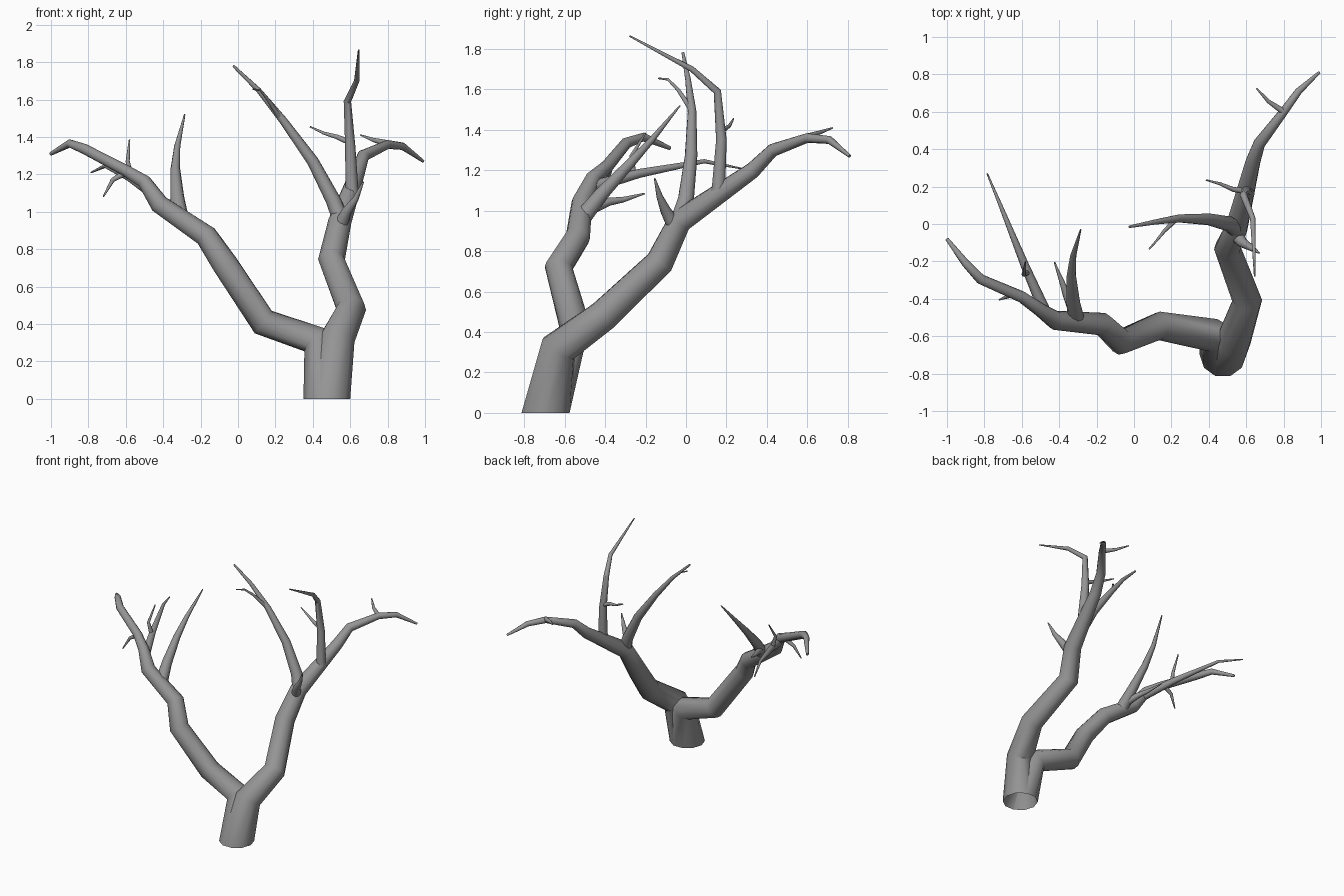
import bpy
import bmesh
import math
from mathutils import Vector

SIDES = 10

default_cube = bpy.data.objects.get("Cube")
if default_cube:
    bpy.data.objects.remove(default_cube, do_unlink=True)

# One plain grey bark colour
bark = bpy.data.materials.new("grey bark")
bark.use_nodes = True
bark_colour = (.3, .3, .3, 1)
bark.diffuse_color = bark_colour
bark.node_tree.nodes["Principled BSDF"].inputs["Base Color"].default_value = bark_colour


def tapered_radii(points, start, end):
    """Radii that shrink evenly along the length of a path."""
    lengths = [0]
    for a, b in zip(points, points[1:]):
        lengths.append(lengths[-1] + (b - a).length)
    return [start + (end - start) * d / lengths[-1] for d in lengths]


def tube(name, path, radii=None, start=.03, end=.004, grounded=False):
    """Sweep a round section along a bent path; the tip is capped, the root open."""
    points = [Vector(p) for p in path]
    radii = radii or tapered_radii(points, start, end)
    bm = bmesh.new()
    rings = []
    side = Vector((1, 0, 0))
    for i, (point, radius) in enumerate(zip(points, radii)):
        before = point - points[i - 1] if i else Vector()
        after = points[i + 1] - point if i + 1 < len(points) else Vector()
        tangent = (before.normalized() + after.normalized()).normalized()
        if grounded and i == 0:
            tangent = Vector((0, 0, 1))
        # Carry the section forward without twisting it
        side = (side - tangent * side.dot(tangent)).normalized()
        other = tangent.cross(side)
        ring = []
        for k in range(SIDES):
            angle = math.tau * k / SIDES
            offset = side * math.cos(angle) + other * math.sin(angle)
            ring.append(bm.verts.new(point + offset * radius))
        rings.append(ring)
    for lower, upper in zip(rings, rings[1:]):
        for k in range(SIDES):
            n = (k + 1) % SIDES
            bm.faces.new((lower[k], lower[n], upper[n], upper[k]))
    bm.faces.new(rings[-1])
    mesh = bpy.data.meshes.new(name)
    bm.to_mesh(mesh)
    bm.free()
    mesh.materials.append(bark)
    obj = bpy.data.objects.new(name, mesh)
    bpy.context.collection.objects.link(obj)
    bpy.ops.object.select_all(action="DESELECT")
    obj.select_set(True)
    bpy.context.view_layer.objects.active = obj
    bpy.ops.object.shade_smooth_by_angle(angle=math.radians(40))
    return obj


# Two main limbs sharing the foot of the trunk
tube("trunk_and_back_limb",
     [(.475, -.695, 0), (.53, -.63, .32), (.605, -.41, .48), (.5, -.13, .745),
      (.545, -.03, .95), (.635, .33, 1.2), (.67, .43, 1.3), (.8, .6, 1.36),
      (.88, .71, 1.35), (.99, .81, 1.27)],
     [.125, .095, .08, .072, .062, .041, .033, .024, .02, .008], grounded=True)
tube("trunk_and_right_limb",
     [(.475, -.695, 0), (.425, -.595, .31), (.135, -.545, .41), (-.07, -.63, .72),
      (-.17, -.535, .87), (-.42, -.515, 1.04), (-.5, -.46, 1.16),
      (-.6, -.39, 1.22), (-.82, -.295, 1.335), (-.9, -.21, 1.365), (-1, -.08, 1.31)],
     [.125, .09, .077, .07, .062, .052, .038, .032, .028, .022, .01], grounded=True)

# Branches on the back limb
tube("inner_tall_branch",
     [(.56, -.04, .93), (.51, 0, 1.06), (.4, .025, 1.27), (.24, .03, 1.49),
      (.11, .01, 1.65), (-.025, -.015, 1.78)], start=.046, end=.007)
tube("inner_tall_twig",
     [(.22, .02, 1.51), (.16, -.04, 1.6), (.12, -.09, 1.65), (.08, -.135, 1.655)],
     start=.014)
tube("outer_tall_branch",
     [(.61, .16, 1.1), (.6, .175, 1.35), (.585, .155, 1.59), (.635, .03, 1.7),
      (.645, -.28, 1.865)], start=.035)
tube("outer_tall_twig",
     [(.6, .175, 1.37), (.53, .185, 1.4), (.46, .215, 1.42), (.385, .235, 1.455)],
     start=.017)
tube("fork_spur",
     [(.55, -.06, .93), (.58, -.1, 1), (.63, -.13, 1.07), (.67, -.155, 1.16)],
     start=.038)
tube("back_tip_twig",
     [(.8, .6, 1.365), (.72, .655, 1.385), (.655, .725, 1.41)], start=.018)

# Branches on the right limb
tube("middle_branch",
     [(-.31, -.5, .98), (-.325, -.42, 1.08), (-.335, -.28, 1.23),
      (-.325, -.17, 1.35), (-.285, -.03, 1.52)], start=.044)
tube("middle_twig",
     [(-.32, -.47, 1.01), (-.36, -.38, 1.045), (-.385, -.31, 1.055),
      (-.425, -.205, 1.085)], start=.03)
tube("long_thin_branch",
     [(-.48, -.46, 1.12), (-.58, -.23, 1.185), (-.71, .09, 1.245), (-.785, .27, 1.21)],
     start=.032)
tube("upright_twig",
     [(-.57, -.26, 1.18), (-.59, -.27, 1.27), (-.58, -.2, 1.385)], start=.016)
tube("drooping_twig",
     [(-.6, -.38, 1.21), (-.67, -.385, 1.17), (-.72, -.405, 1.08)], start=.018)
